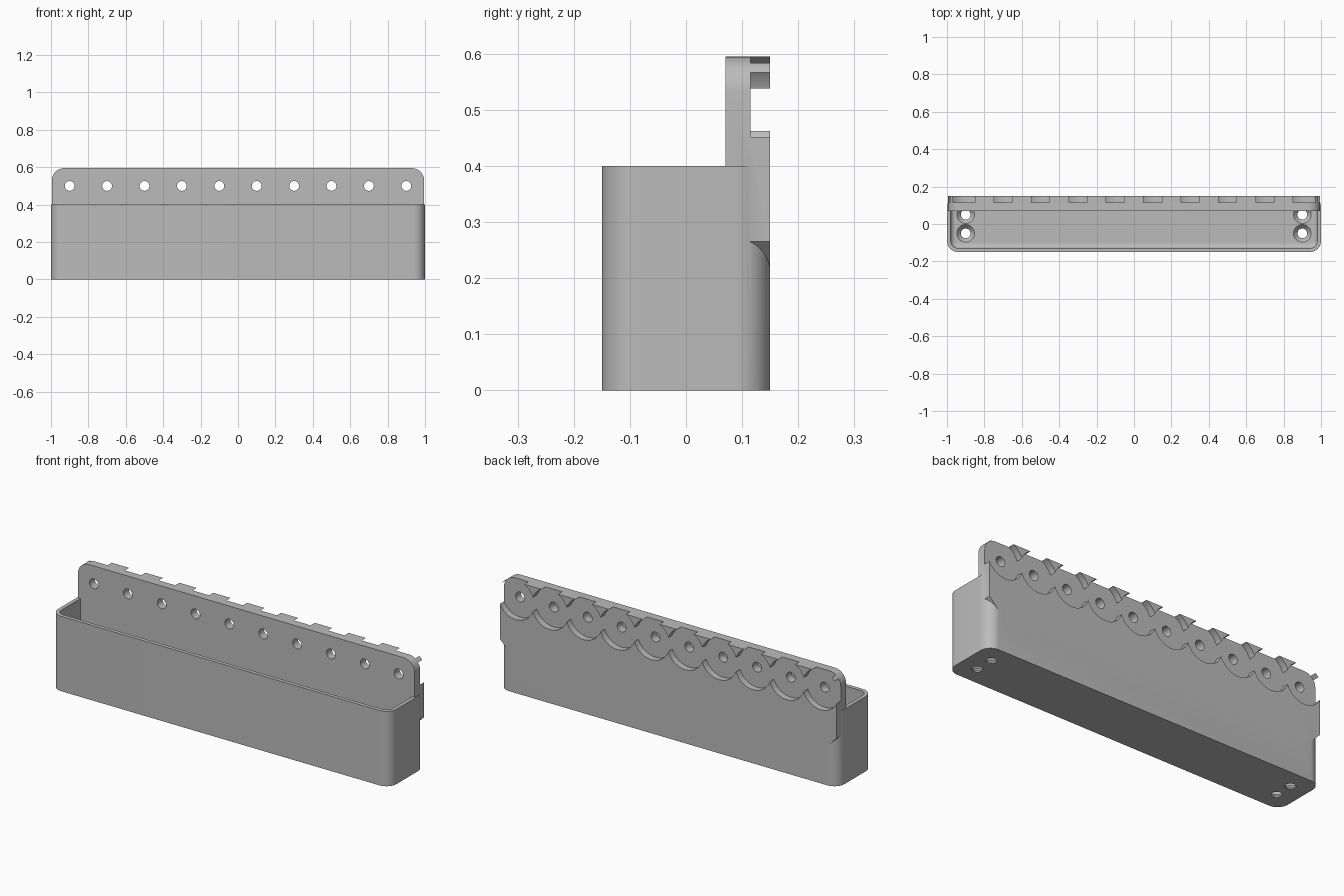
import bpy, bmesh, math
from mathutils import Matrix, Vector

if "Cube" in bpy.data.objects:
    bpy.data.objects.remove(bpy.data.objects["Cube"], do_unlink=True)

grey = bpy.data.materials.new("plain grey")
grey.use_nodes = True
grey.diffuse_color = (0.5, 0.5, 0.5, 1)
grey.node_tree.nodes["Principled BSDF"].inputs["Base Color"].default_value = (0.5, 0.5, 0.5, 1)


def finish(name, bm):
    bmesh.ops.recalc_face_normals(bm, faces=bm.faces)
    mesh = bpy.data.meshes.new(name)
    bm.to_mesh(mesh)
    bm.free()
    obj = bpy.data.objects.new(name, mesh)
    mesh.materials.append(grey)
    bpy.context.collection.objects.link(obj)
    return obj


def rounded(corners, steps=10):
    """Outline from (u, v, radius) corners of a convex polygon."""
    pts = []
    for i, (u, v, r) in enumerate(corners):
        p = Vector((u, v))
        if r == 0:
            pts.append(p)
            continue
        a = (Vector(corners[i - 1][:2]) - p).normalized()
        b = (Vector(corners[(i + 1) % len(corners)][:2]) - p).normalized()
        centre = p + (a + b) * r
        for k in range(steps + 1):
            t = k / steps * math.pi / 2
            pts.append(centre - b * r * math.cos(t) - a * r * math.sin(t))
    return pts


def prism(outline, place, start, end):
    bm = bmesh.new()
    face = bm.faces.new([bm.verts.new(place(u, v, start)) for u, v in outline])
    out = bmesh.ops.extrude_face_region(bm, geom=[face])
    shift = Vector(place(0, 0, end)) - Vector(place(0, 0, start))
    bmesh.ops.translate(bm, vec=shift, verts=[g for g in out["geom"] if isinstance(g, bmesh.types.BMVert)])
    bmesh.ops.recalc_face_normals(bm, faces=bm.faces)
    return bm


def cylinders(name, centres, r1, r2, depth, along_y=False):
    bm = bmesh.new()
    turn = Matrix.Rotation(math.pi / 2, 4, "X") if along_y else Matrix()
    for c in centres:
        bmesh.ops.create_cone(bm, cap_ends=True, segments=48, radius1=r1, radius2=r2,
                              depth=depth, matrix=Matrix.Translation(c) @ turn)
    return finish(name, bm)


def combine(body, other, operation):
    mod = body.modifiers.new("combine", "BOOLEAN")
    mod.operation, mod.solver, mod.object = operation, "EXACT", other
    bpy.context.view_layer.objects.active = body
    bpy.ops.object.modifier_apply(modifier=mod.name)
    bpy.data.objects.remove(other, do_unlink=True)


def flat(u, v, w):
    return (u, v, w)


def upright(u, v, w):
    return (u, w, v)


# Outer tray block with rounded vertical corners
R = 0.06
tray = finish("wall_tray", prism(rounded(
    [(-1, -0.15, R), (1, -0.15, R), (1, 0.15, R), (-1, 0.15, R)]), flat, 0, 0.4))

# Back plate: rounded top, sloped lower ends
plate = finish("back_plate", prism(rounded(
    [(-0.9, 0.17, 0), (0.9, 0.17, 0), (0.995, 0.265, 0), (0.995, 0.595, 0.065),
     (-0.995, 0.595, 0.065), (-0.995, 0.265, 0)]), upright, 0.07, 0.15))
combine(tray, plate, "UNION")

# Cavity with a rounded floor edge
FLOOR = 0.03
bm = prism(rounded([(-0.98, -0.13, 0.04), (0.98, -0.13, 0.04), (0.98, 0.07, 0), (-0.98, 0.07, 0)]),
           flat, FLOOR, 0.5)
rim = [e for e in bm.edges if all(abs(v.co.z - FLOOR) < 1e-4 for v in e.verts)
       and not all(v.co.y > 0.06 for v in e.verts)]
bmesh.ops.bevel(bm, geom=rim, offset=0.025, segments=5, profile=0.5, affect="EDGES")
combine(tray, finish("cavity", bm), "DIFFERENCE")

# Overlapping round recesses on the back
xs = [-0.9 + 0.2 * i for i in range(10)]
for part in (xs[::2], xs[1::2]):
    recess = cylinders("recess", [(x, 0.165, 0.5) for x in part], 0.107, 0.107, 0.1, True)
    combine(tray, recess, "DIFFERENCE")

# Row of mounting holes through the plate
holes = cylinders("plate_holes", [(x, 0.1, 0.5) for x in xs], 0.026, 0.026, 0.2, True)
combine(tray, holes, "DIFFERENCE")

# Countersunk holes in the floor
spots = [(x, y) for x in (-0.9, 0.9) for y in (-0.05, 0.05)]
shafts = cylinders("floor_holes", [(x, y, 0) for x, y in spots], 0.026, 0.026, 0.08)
combine(tray, shafts, "DIFFERENCE")
sinks = cylinders("countersinks", [(x, y, 0.0185) for x, y in spots], 0.0255, 0.048, 0.025)
combine(tray, sinks, "DIFFERENCE")

# Smooth curves, sharp edges
bpy.ops.object.select_all(action="DESELECT")
tray.select_set(True)
bpy.context.view_layer.objects.active = tray
bpy.ops.object.shade_smooth_by_angle(angle=math.radians(30))
